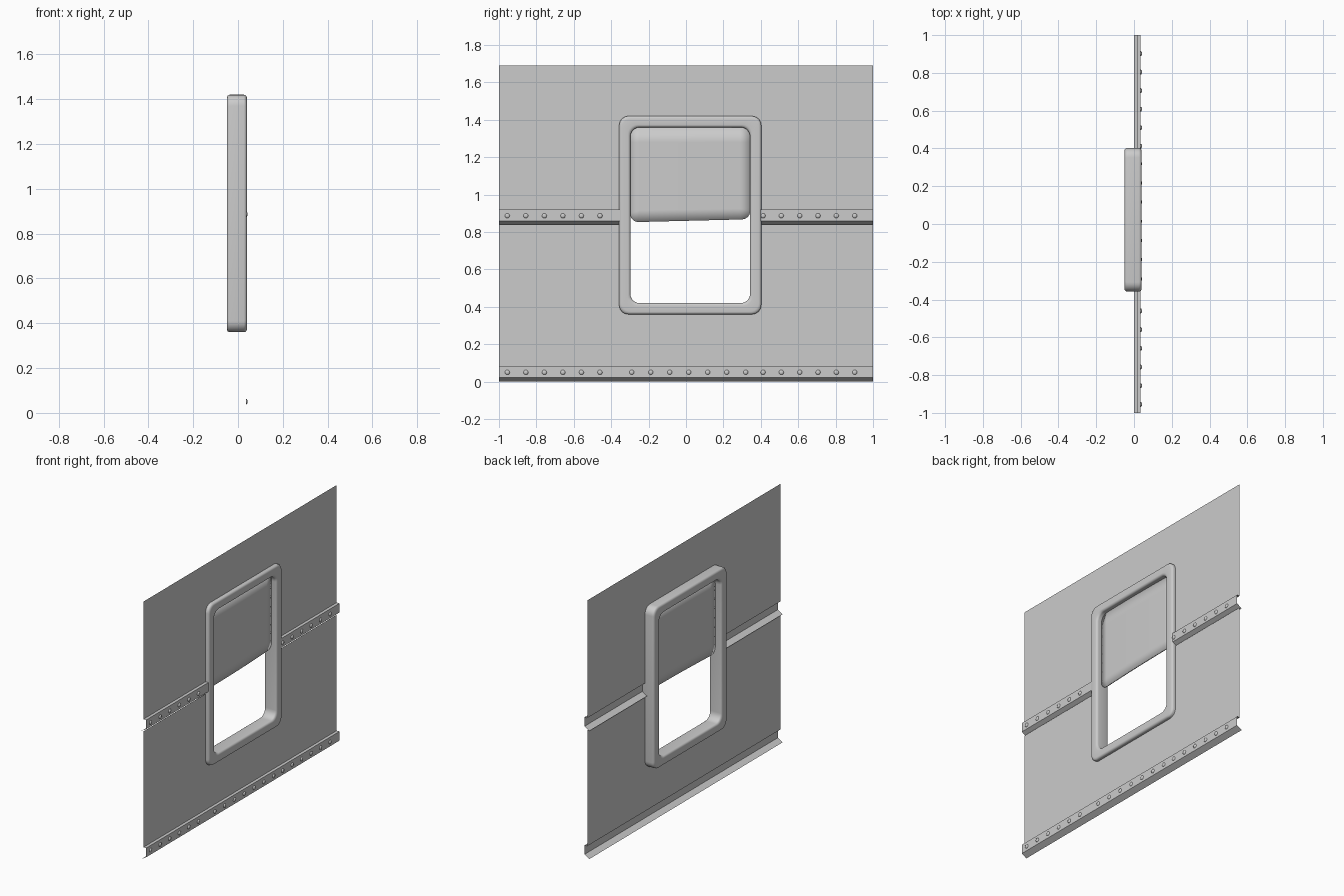
import bpy, bmesh, math
from mathutils import Vector

if "Cube" in bpy.data.objects:
    bpy.data.objects.remove(bpy.data.objects["Cube"])


def finish(name, bm, angle=30, normals=True):
    bmesh.ops.remove_doubles(bm, verts=bm.verts, dist=0.0001)
    if normals:
        bmesh.ops.recalc_face_normals(bm, faces=bm.faces)
    me = bpy.data.meshes.new(name)
    bm.to_mesh(me)
    bm.free()
    ob = bpy.data.objects.new(name, me)
    bpy.context.collection.objects.link(ob)
    bpy.context.view_layer.objects.active = ob
    ob.select_set(True)
    bpy.ops.object.shade_smooth_by_angle(angle=math.radians(angle))
    ob.select_set(False)
    return ob


def rounded_rect(x, cy, cz, hw, hh, r, n=7):
    pts = []
    for k, (sy, sz) in enumerate([(1, 1), (-1, 1), (-1, -1), (1, -1)]):
        for i in range(n):
            a = math.pi / 2 * (k + i / (n - 1))
            pts.append(Vector((x, cy + sy * (hw - r) + r * math.cos(a),
                               cz + sz * (hh - r) + r * math.sin(a))))
    return pts


def sheet(bm, profile, y0, y1):
    # sweep an (x, z) profile along y, facing +x
    for (xa, za), (xb, zb) in zip(profile, profile[1:]):
        bm.faces.new([bm.verts.new(p) for p in
                      ((xa, y0, za), (xb, y0, zb), (xb, y1, zb), (xa, y1, za))])


# Wall sheets: flat plate stepping out to a riveted lip with a drip flange
PX, LX = 0.015, 0.035
HY0, HY1, HZ0, HZ1 = -0.33, 0.375, 0.39, 1.39


def lap(z):
    return [(PX, z + 0.085), (LX, z + 0.085), (LX, z + 0.025), (0.0, z + 0.004)]


bm = bmesh.new()
upper = [(PX, 1.69)] + lap(0.835)
sheet(bm, upper, -1, HY0)
sheet(bm, upper, HY1, 1)
sheet(bm, [(PX, 1.69), (PX, HZ1)], HY0, HY1)
finish("upper_wall_sheet", bm, normals=False)

bm = bmesh.new()
sheet(bm, [(PX, 0.84), (PX, HZ0)], -1, HY0)
sheet(bm, [(PX, 0.84), (PX, HZ0)], HY1, 1)
sheet(bm, [(PX, HZ0)] + lap(-0.004), -1, HY0)
sheet(bm, [(PX, HZ0)] + lap(-0.004), HY0, HY1)
sheet(bm, [(PX, HZ0)] + lap(-0.004), HY1, 1)
finish("lower_wall_sheet", bm, normals=False)

# Window frame: bevelled cross-section swept round a rounded rectangle
X0, X1, W, B = -0.05, 0.04, 0.06, 0.014
section = []
for k, (ci, cx) in enumerate([(B, X0 + B), (W - B, X0 + B), (W - B, X1 - B), (B, X1 - B)]):
    for i in range(5):
        a = math.pi + math.pi / 2 * (k + i / 4)
        section.append((ci + B * math.cos(a), cx + B * math.sin(a)))
bm = bmesh.new()
rings = [[bm.verts.new(p) for p in
          rounded_rect(x, 0.0225, 0.89, 0.38 - t, 0.53 - t, 0.05)] for t, x in section]
for j, ring in enumerate(rings):
    nxt = rings[(j + 1) % len(rings)]
    for i in range(len(ring)):
        m = (i + 1) % len(ring)
        bm.faces.new((ring[i], ring[m], nxt[m], nxt[i]))
finish("window_frame", bm)

# Half-drawn window shade, slightly bowed and hanging a little askew
bm = bmesh.new()
bm.faces.new([bm.verts.new(p) for p in rounded_rect(0, 0.0225, 1.11, 0.321, 0.25, 0.045)])
cuts = [(Vector((0, -0.25 + i * 0.06, 0)), Vector((0, 1, 0))) for i in range(10)]
cuts += [(Vector((0, 0, 0.92 + i * 0.06)), Vector((0, 0, 1))) for i in range(7)]
for co, no in cuts:
    bmesh.ops.bisect_plane(bm, geom=bm.verts[:] + bm.edges[:] + bm.faces[:],
                           plane_co=co, plane_no=no)
for v in bm.verts:
    v.co.x = 0.004 * math.cos((v.co.y - 0.0225) * 4.8)
    if v.co.z < 1.11:
        v.co.z += 0.025 * v.co.y * (1.11 - v.co.z) / 0.25
shade = finish("window_shade", bm)
mod = shade.modifiers.new("thickness", "SOLIDIFY")
mod.thickness, mod.offset = 0.008, 0

# Rivet heads along both lips
side_l = [-0.955 + i * 0.099 for i in range(6)]
side_r = [0.412 + i * 0.098 for i in range(6)]
middle = [-0.29 + i * 0.1015 for i in range(7)]
bm = bmesh.new()
for z, ys in ((0.887, side_l + side_r), (0.05, side_l + middle + side_r)):
    for y in ys:
        loops = []
        for h, r in ((0, 0.013), (0.004, 0.0115), (0.0065, 0.007)):
            loops.append([bm.verts.new((LX + h, y + r * math.cos(a * math.pi / 6),
                                        z + r * math.sin(a * math.pi / 6))) for a in range(12)])
        for lo, hi in zip(loops, loops[1:]):
            for i in range(12):
                m = (i + 1) % 12
                bm.faces.new((lo[i], lo[m], hi[m], hi[i]))
        bm.faces.new(loops[-1])
finish("rivets", bm, 50, normals=False)
